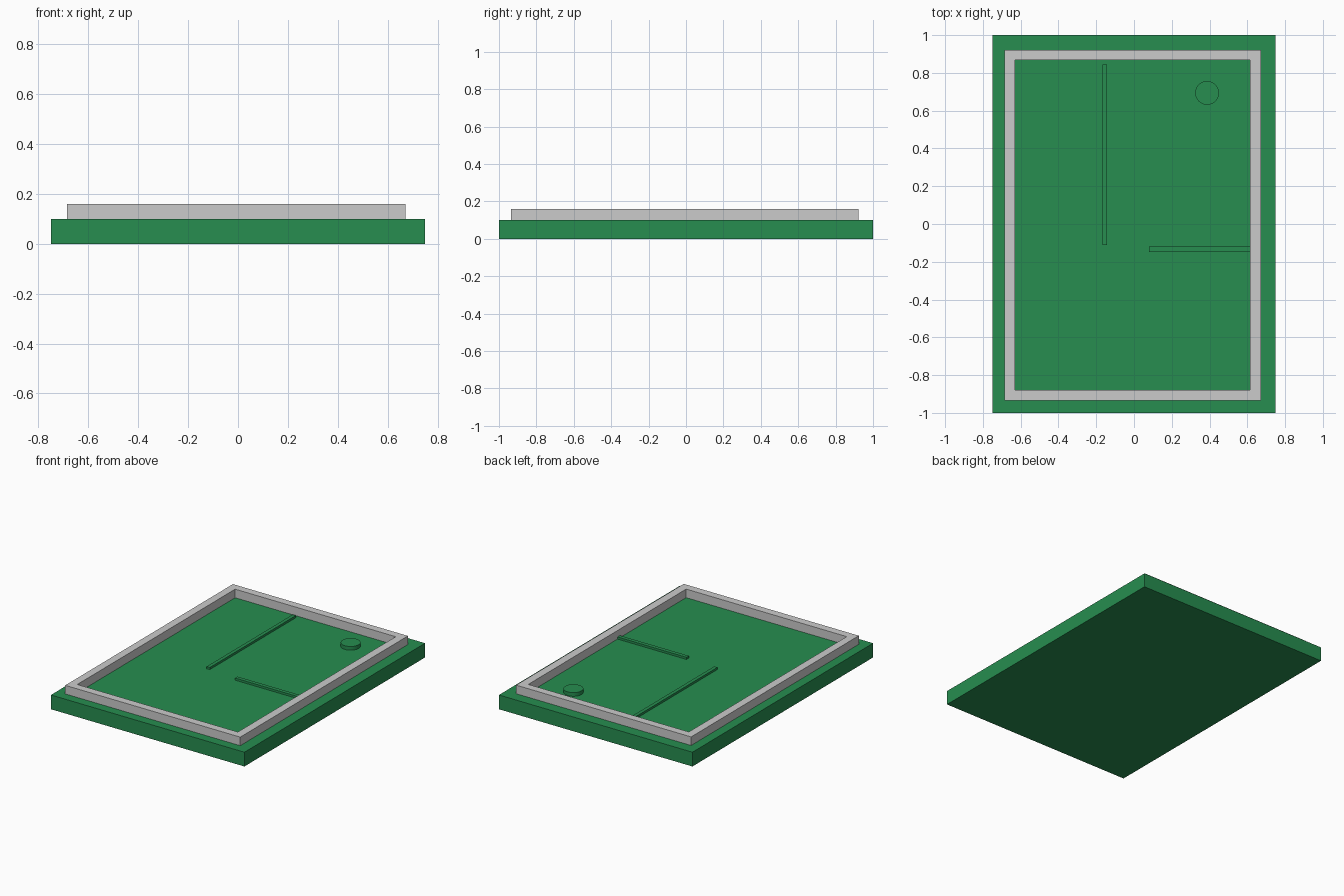
import bpy
import bmesh

if "Cube" in bpy.data.objects:
    bpy.data.objects.remove(bpy.data.objects["Cube"])

green = bpy.data.materials.new("green")
green.diffuse_color = (0.02, 0.27, 0.08, 1)
green.use_nodes = True
green.node_tree.nodes["Principled BSDF"].inputs["Base Color"].default_value = green.diffuse_color


def box(name, x0, x1, y0, y1, z0, z1, mat=None):
    bpy.ops.mesh.primitive_cube_add(size=1, location=((x0 + x1) / 2, (y0 + y1) / 2, (z0 + z1) / 2))
    ob = bpy.context.object
    ob.name = name
    ob.scale = (x1 - x0, y1 - y0, z1 - z0)
    bpy.ops.object.transform_apply(location=False, rotation=False, scale=True)
    if mat:
        ob.data.materials.append(mat)
    return ob


# Rectangular base slab
box("base_board", -0.75, 0.75, -1, 1, 0, 0.1, green)

# Low raised dividers and round peg on the board
box("long_divider", -0.167, -0.142, -0.11, 0.845, 0.09, 0.115, green)
box("short_divider", 0.08, 0.63, -0.147, -0.12, 0.09, 0.115, green)
bpy.ops.mesh.primitive_cylinder_add(vertices=32, radius=0.063, depth=0.036,
                                    location=(0.387, 0.694, 0.108))
peg = bpy.context.object
peg.name = "round_peg"
peg.data.materials.append(green)
bpy.ops.object.shade_smooth_by_angle()

# Raised border: one closed loop of quads between outer and inner rectangles
def corners(bm, x0, x1, y0, y1, z):
    return [bm.verts.new((x, y, z)) for x, y in ((x0, y0), (x1, y0), (x1, y1), (x0, y1))]


bm = bmesh.new()
outer, inner = (-0.685, 0.672, -0.935, 0.922), (-0.63, 0.615, -0.88, 0.868)
rings = [corners(bm, *outer, 0.1), corners(bm, *outer, 0.16),
         corners(bm, *inner, 0.16), corners(bm, *inner, 0.1)]
for k in range(4):
    a, b = rings[k], rings[(k + 1) % 4]
    for i in range(4):
        j = (i + 1) % 4
        bm.faces.new((a[i], a[j], b[j], b[i]))
bmesh.ops.recalc_face_normals(bm, faces=bm.faces)
mesh = bpy.data.meshes.new("border_frame")
bm.to_mesh(mesh)
bm.free()
frame = bpy.data.objects.new("border_frame", mesh)
bpy.context.collection.objects.link(frame)
